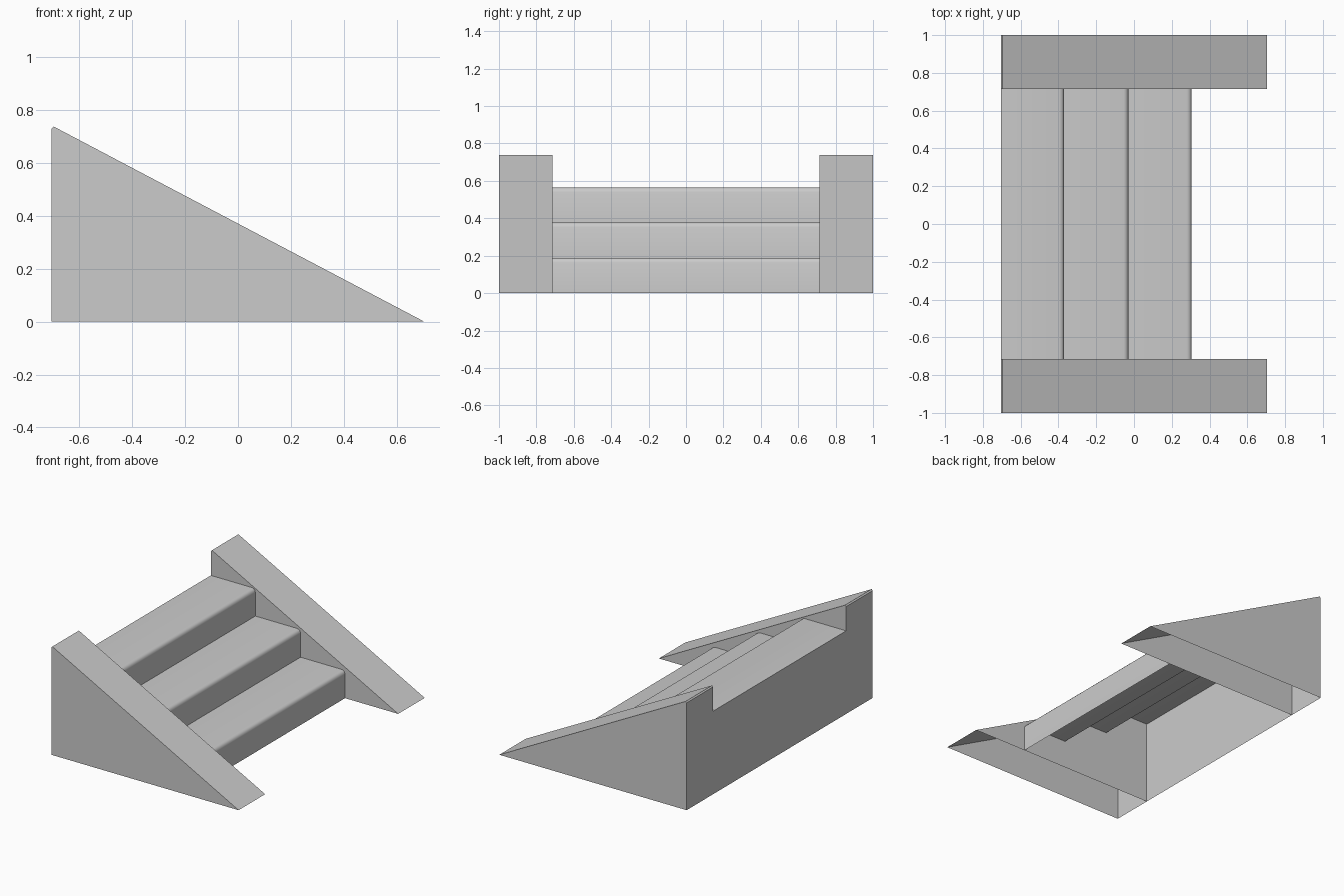
import bpy, bmesh, math

if "Cube" in bpy.data.objects:
    bpy.data.objects.remove(bpy.data.objects["Cube"])

BACK, TOE = -0.705, 0.705     # x extent
INNER, OUTER = 0.715, 1.0     # y of side wall faces


def sweep(name, profile, y0, y1, caps):
    """Open-bottomed shell: an x/z profile swept along y, optionally with end faces."""
    bm = bmesh.new()
    a = [bm.verts.new((x, y0, z)) for x, z in profile]
    b = [bm.verts.new((x, y1, z)) for x, z in profile]
    for i in range(len(profile) - 1):
        bm.faces.new((a[i], b[i], b[i + 1], a[i + 1]))
    if caps:
        bm.faces.new(a)
        bm.faces.new(b[::-1])
    mesh = bpy.data.meshes.new(name)
    bm.to_mesh(mesh)
    bm.free()
    obj = bpy.data.objects.new(name, mesh)
    bpy.context.collection.objects.link(obj)
    return obj


# Sloped side walls with a small chamfer at the peak, mirrored to the other side
wedge = [(BACK, 0), (BACK, 0.73), (-0.697, 0.738), (TOE, 0)]
walls = sweep("side_walls", wedge, INNER, OUTER, True)
mirror = walls.modifiers.new("mirror", 'MIRROR')
mirror.use_axis = (False, True, False)

# Stair flight: back panel, then three treads with rounded noses and risers
profile = [(BACK, 0), (BACK, 0.565)]
R, SEG = 0.025, 3
steps = [(-0.37, 0.565), (-0.03, 0.378), (0.305, 0.189)]
for i, (x, z) in enumerate(steps):
    for k in range(SEG + 1):
        t = math.pi / 2 * (1 - k / SEG)
        profile.append((x - R + R * math.cos(t), z - R + R * math.sin(t)))
    profile.append((x, steps[i + 1][1] if i < 2 else 0))
stairs = sweep("stair_flight", profile, -INNER, INNER, False)

# Smooth the rounded noses only
bpy.ops.object.select_all(action='DESELECT')
stairs.select_set(True)
bpy.context.view_layer.objects.active = stairs
bpy.ops.object.shade_smooth_by_angle(angle=math.radians(40))
